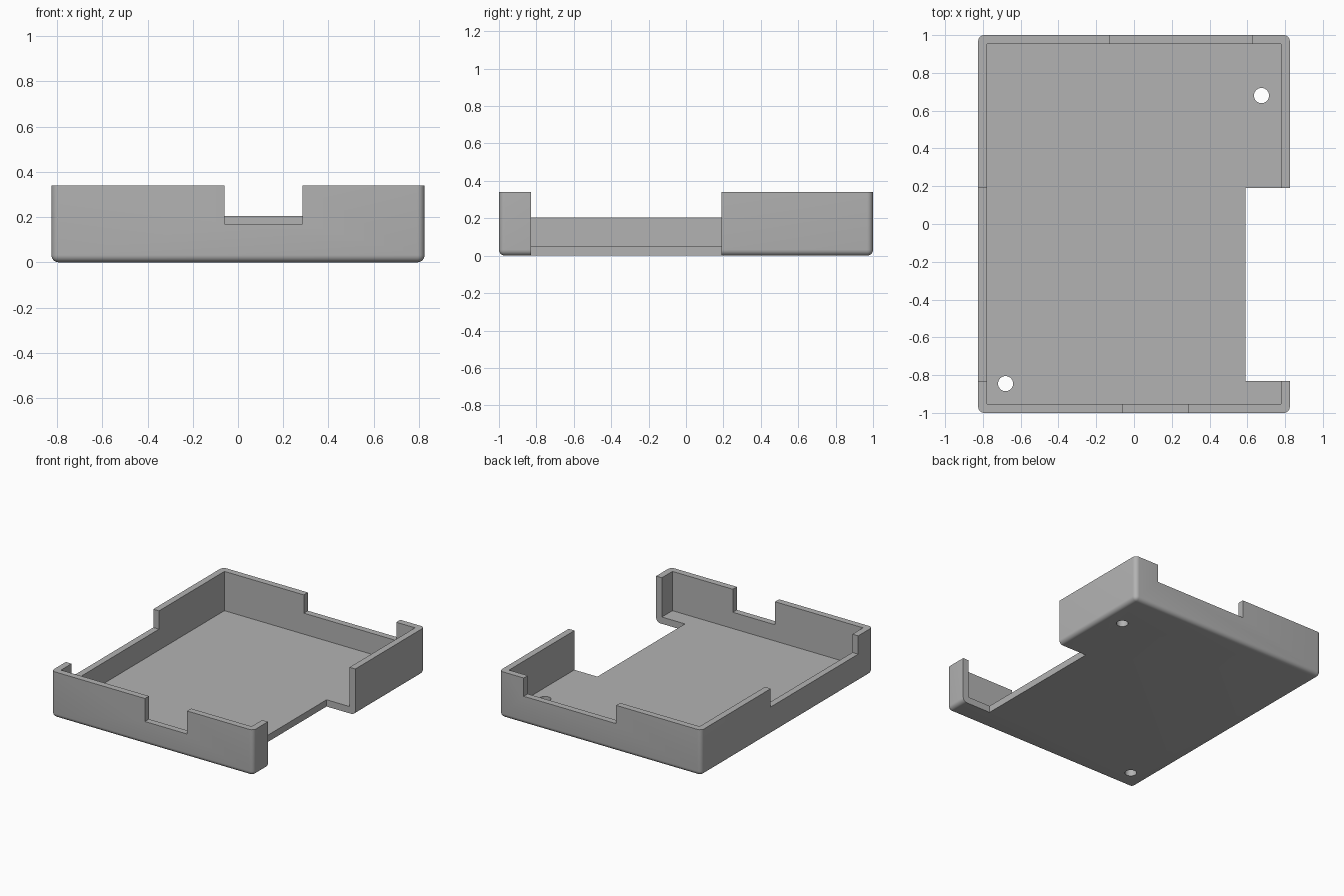
import bpy, bmesh, math
from mathutils import Vector

if "Cube" in bpy.data.objects:
    bpy.data.objects.remove(bpy.data.objects["Cube"], do_unlink=True)

W, D, H = 0.825, 1.0, 0.34      # half width, half depth, height
WALL, FLOOR, ROUND = 0.047, 0.05, 0.032
SIDE_CUT = (-0.83, 0.19)        # y range of both side openings

grey = bpy.data.materials.new("plain grey")
grey.use_nodes = True
colour = (0.45, 0.45, 0.45, 1)
grey.diffuse_color = colour
grey.node_tree.nodes["Principled BSDF"].inputs["Base Color"].default_value = colour


def box(name, low, high, rounded=False):
    low, high = Vector(low), Vector(high)
    bm = bmesh.new()
    bmesh.ops.create_cube(bm, size=1)
    for v in bm.verts:
        v.co = (low + high) / 2 + v.co * (high - low)
    if rounded:
        # round everything except the top rim
        edges = [e for e in bm.edges if min(v.co.z for v in e.verts) < low.z + 0.001]
        bmesh.ops.bevel(bm, geom=edges, offset=ROUND, segments=6, profile=0.5,
                        affect='EDGES', clamp_overlap=True)
    mesh = bpy.data.meshes.new(name)
    bm.to_mesh(mesh)
    bm.free()
    obj = bpy.data.objects.new(name, mesh)
    bpy.context.collection.objects.link(obj)
    mesh.materials.append(grey)
    return obj


def screw_hole(x, y):
    bpy.ops.mesh.primitive_cylinder_add(vertices=40, radius=0.04, depth=0.4, location=(x, y, 0))
    hole = bpy.context.object
    hole.name = "screw_hole_cutter"
    hole.data.materials.append(grey)
    return hole


# Rounded outer block
tray = box("case_tray", (-W, -D, 0), (W, D, H), rounded=True)

# Cavity, wall notches, side opening and screw holes
cutters = [
    box("cavity_cutter", (-W + WALL, -D + WALL, FLOOR), (W - WALL, D - WALL, 1)),
    box("front_notch_cutter", (-0.06, -1.2, 0.17), (0.285, -0.9, 1)),
    box("back_notch_cutter", (-0.13, 0.9, 0.205), (0.625, 1.2, 1)),
    box("right_notch_cutter", (-1, SIDE_CUT[0], 0.205), (-0.7, SIDE_CUT[1], 1)),
    box("side_opening_cutter", (0.59, SIDE_CUT[0], -0.5), (1, SIDE_CUT[1], 1)),
    screw_hole(0.675, 0.68),
    screw_hole(-0.68, -0.845),
]
bpy.ops.object.select_all(action='DESELECT')
bpy.context.view_layer.objects.active = tray
tray.select_set(True)
for cutter in cutters:
    cutter.hide_render = True
    mod = tray.modifiers.new("cut", 'BOOLEAN')
    mod.operation, mod.solver, mod.object = 'DIFFERENCE', 'EXACT', cutter
    bpy.ops.object.modifier_apply(modifier=mod.name)
    bpy.data.objects.remove(cutter, do_unlink=True)

bpy.ops.object.shade_smooth_by_angle(angle=math.radians(30))
